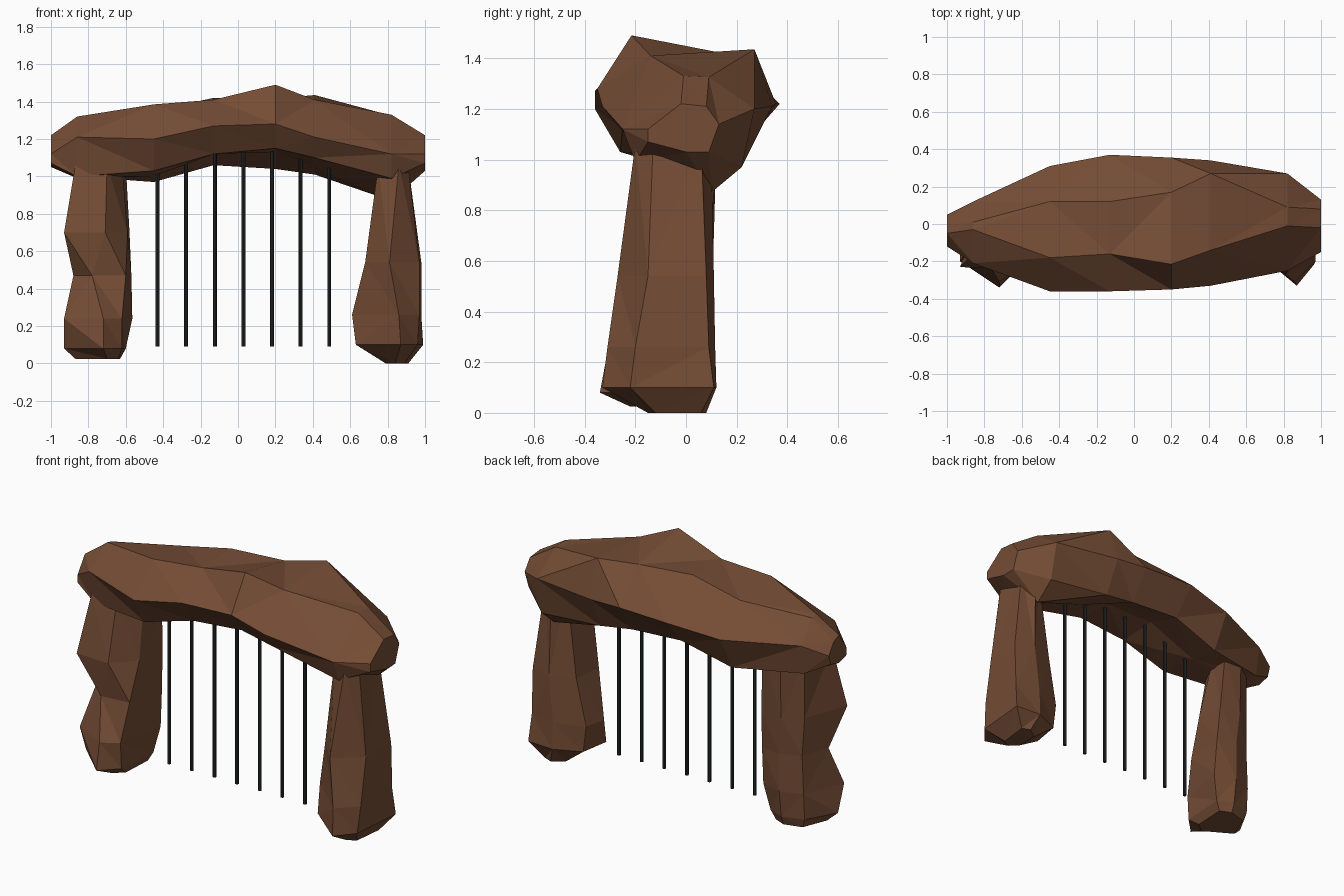
import bpy, bmesh


def material(name, rgb):
    m = bpy.data.materials.new(name)
    m.diffuse_color = (*rgb, 1)
    return m


brown = material("brown rock", (0.178, 0.074, 0.036))
iron = material("dark iron", (0.022, 0.024, 0.025))


def loft(name, rings, mat):
    """Faceted rock skinned over rings of points, closed at both ends."""
    bm = bmesh.new()
    loops = [[bm.verts.new(p) for p in ring] for ring in rings]
    n = len(loops[0])
    for a, b in zip(loops, loops[1:]):
        for i in range(n):
            j = (i + 1) % n
            bm.faces.new((a[i], a[j], b[j], b[i]))
    bm.faces.new(loops[0])
    bm.faces.new(loops[-1])
    bmesh.ops.triangulate(bm, faces=bm.faces[:], quad_method='SHORT_EDGE')
    bmesh.ops.recalc_face_normals(bm, faces=bm.faces[:])
    me = bpy.data.meshes.new(name)
    bm.to_mesh(me)
    bm.free()
    me.materials.append(mat)
    ob = bpy.data.objects.new(name, me)
    bpy.context.collection.objects.link(ob)
    return ob


# Arched top slab: x, then (y, z) from front lower edge over the top to the underside
slab = [
    (-1.00, (-.12, 1.07), (-.12, 1.12), (-.05, 1.22), (.00, 1.20), (.05, 1.13), (.03, 1.07), (-.05, 1.05)),
    (-.86, (-.16, 1.00), (-.21, 1.21), (-.03, 1.32), (.01, 1.31), (.12, 1.18), (.09, 1.00), (.00, .99)),
    (-.45, (-.26, 1.03), (-.36, 1.20), (-.18, 1.385), (.12, 1.35), (.31, 1.18), (.20, .97), (.00, 1.00)),
    (-.13, (-.25, 1.12), (-.36, 1.27), (-.16, 1.41), (.12, 1.42), (.37, 1.22), (.23, 1.06), (.00, 1.13)),
    (.20, (-.25, 1.15), (-.35, 1.28), (-.215, 1.49), (.17, 1.415), (.355, 1.22), (.23, 1.04), (.00, 1.13)),
    (.41, (-.24, 1.10), (-.33, 1.21), (-.14, 1.41), (.27, 1.435), (.34, 1.21), (.24, 1.01), (.00, 1.05)),
    (.82, (-.20, .99), (-.25, 1.12), (-.01, 1.33), (.09, 1.325), (.27, 1.20), (.22, .97), (.10, .87)),
    (1.00, (-.15, 1.07), (-.15, 1.12), (-.02, 1.22), (.08, 1.21), (.13, 1.14), (.09, 1.03), (.00, 1.03)),
]
loft("top_slab", [[(s[0], y, z) for y, z in s[1:]] for s in slab], brown)

# Standing stones: z, then (x, y) around from the front corner
right = [
    (1.06, (.86, -.20), (.91, -.13), (.91, .06), (.84, .10), (.77, .05), (.75, -.14)),
    (.54, (.81, -.27), (.97, -.15), (.98, .08), (.85, .11), (.70, .06), (.68, -.13)),
    (.26, (.86, -.31), (.97, -.20), (.98, .09), (.82, .115), (.64, .05), (.61, -.08)),
    (.10, (.87, -.33), (.96, -.22), (.99, .11), (.82, .12), (.66, .05), (.63, -.13)),
    (.00, (.84, -.15), (.89, -.12), (.91, .06), (.86, .08), (.79, .03), (.79, -.10)),
]
left = [
    (1.06, (-.70, -.17), (-.62, -.02), (-.60, .12), (-.72, .12), (-.83, .04), (-.87, -.17)),
    (.70, (-.71, -.24), (-.59, -.11), (-.58, .10), (-.72, .11), (-.83, .04), (-.93, -.23)),
    (.47, (-.78, -.21), (-.60, -.19), (-.57, .08), (-.70, .10), (-.82, .05), (-.88, -.12)),
    (.24, (-.72, -.31), (-.62, -.25), (-.565, .06), (-.70, .10), (-.83, .05), (-.93, -.20)),
    (.08, (-.72, -.34), (-.62, -.24), (-.60, .04), (-.70, .08), (-.83, .04), (-.93, -.14)),
    (.025, (-.70, -.22), (-.64, -.17), (-.63, .03), (-.70, .06), (-.81, .03), (-.87, -.12)),
]
for name, rings in (("right_standing_stone", right), ("left_standing_stone", left)):
    loft(name, [[(x, y, r[0]) for x, y in r[1:]] for r in rings], brown)

# Hanging gate bars
for i in range(7):
    x, z0, z1 = -.43 + i * .153, .09, 1.19
    bpy.ops.mesh.primitive_cylinder_add(vertices=8, radius=.0105, depth=z1 - z0,
                                        location=(x, -.05, (z0 + z1) / 2))
    bar = bpy.context.object
    bar.name = f"gate_bar_{i + 1}"
    bar.data.materials.append(iron)
